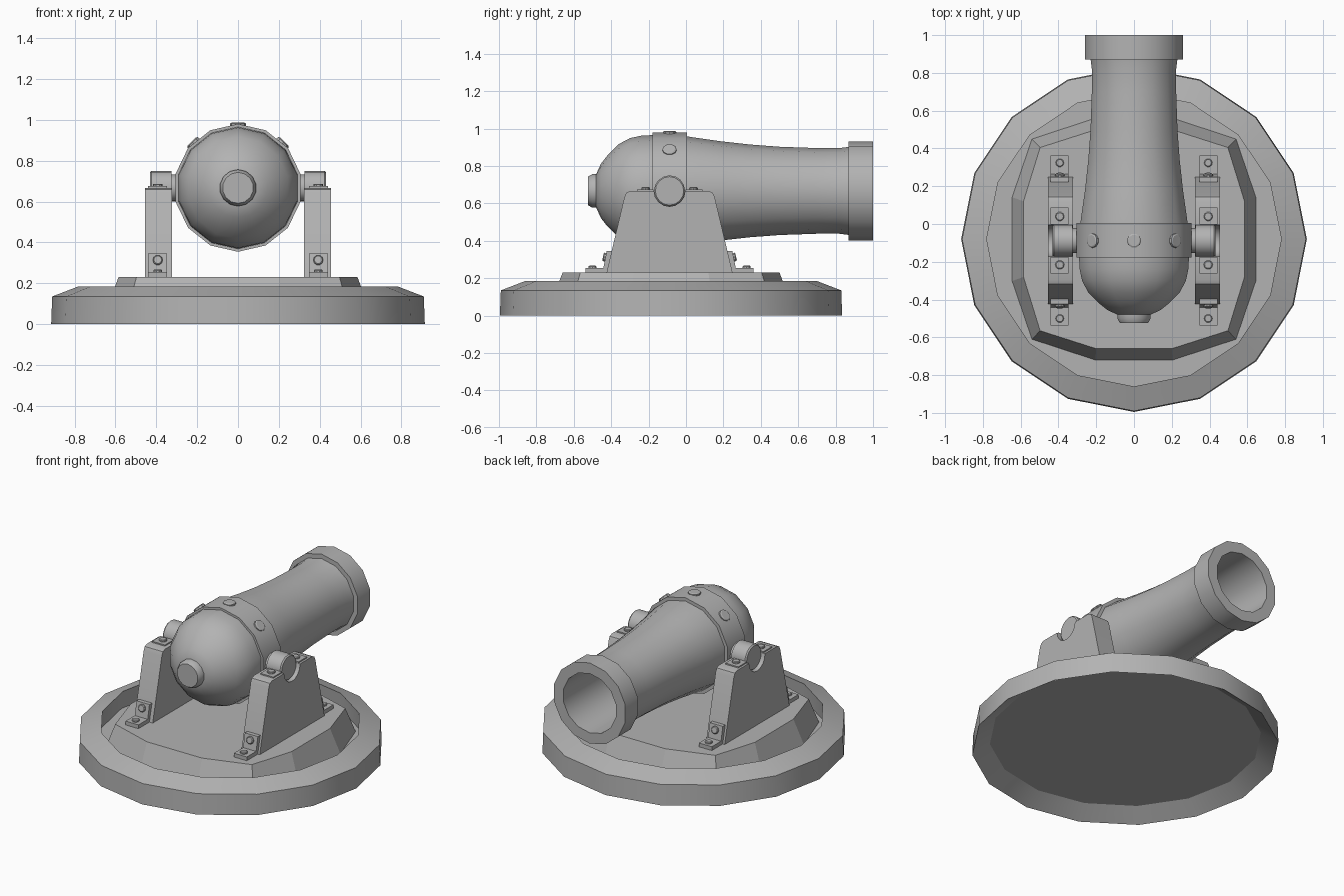
import bpy, bmesh, math
from mathutils import Matrix, Vector

if "Cube" in bpy.data.objects:
    bpy.data.objects.remove(bpy.data.objects["Cube"])

CY = -0.08            # centre line of base and trunnions in y
AXIS = 0.667          # height of the barrel axis
PIVOT = -0.088        # trunnion position in y

iron = bpy.data.materials.new("iron_grey")
iron.diffuse_color = (0.45, 0.45, 0.45, 1)
iron.use_nodes = True
iron.node_tree.nodes["Principled BSDF"].inputs["Base Color"].default_value = iron.diffuse_color


def finish(name, bm, angle=31):
    """Turn a bmesh into a named object, smooth except at sharp edges."""
    bmesh.ops.remove_doubles(bm, verts=bm.verts, dist=1e-5)
    bmesh.ops.recalc_face_normals(bm, faces=bm.faces)
    me = bpy.data.meshes.new(name)
    bm.to_mesh(me)
    bm.free()
    me.materials.append(iron)
    me.shade_smooth()
    me.set_sharp_from_angle(angle=math.radians(angle))
    ob = bpy.data.objects.new(name, me)
    bpy.context.collection.objects.link(ob)
    return ob


def lathe(name, profile, sides, matrix, closed=False):
    """Spin (radius, height) points about local z, then place by matrix."""
    bm = bmesh.new()
    rings = []
    for r, h in profile:
        n = 1 if r == 0 else sides
        rings.append([bm.verts.new(matrix @ Vector((r * math.cos(2 * math.pi * i / sides),
                                                    r * math.sin(2 * math.pi * i / sides), h)))
                      for i in range(n)])
    pairs = list(zip(rings, rings[1:]))
    if closed:
        pairs.append((rings[-1], rings[0]))
    for a, b in pairs:
        for i in range(sides):
            j = (i + 1) % sides
            quad = [a[i % len(a)], a[j % len(a)], b[j % len(b)], b[i % len(b)]]
            bm.faces.new(list(dict.fromkeys(quad)))
    return finish(name, bm)


def prism(name, outline, x0, x1):
    """Extrude a (y, z) outline from x0 to x1."""
    bm = bmesh.new()
    face = bm.faces.new([bm.verts.new((x0, y, z)) for y, z in outline])
    new = bmesh.ops.extrude_face_region(bm, geom=[face])["geom"]
    bmesh.ops.translate(bm, vec=(x1 - x0, 0, 0),
                        verts=[v for v in new if isinstance(v, bmesh.types.BMVert)])
    return finish(name, bm)


def aim(pos, direction):
    return Matrix.Translation(pos) @ Vector(direction).to_track_quat('Z', 'Y').to_matrix().to_4x4()


def bolt(name, pos, direction, r, h):
    lathe(name, [(0, -0.01), (r, -0.01), (r, h * 0.7), (r * 0.8, h), (0, h)], 10, aim(pos, direction))


# base ring with sloped top, hollow underneath
centre = Matrix.Translation((0, CY, 0))
lathe("base_ring", [(0.915, 0), (0.91, 0.135), (0.78, 0.185), (0.79, 0.07), (0.81, 0.07)],
      16, centre, closed=True)
lathe("base_floor", [(0, 0.07), (0.812, 0.07)], 16, centre)


# twelve-sided mounting plate with tapered walls
def twelve(pts, z):
    quarter = [(x, y) for x, y in pts]
    loop = quarter + [(x, -y) for x, y in reversed(quarter)]
    loop += [(-x, -y) for x, y in quarter] + [(-x, y) for x, y in reversed(quarter)]
    return [(x, y + CY, z) for x, y in loop]


bm = bmesh.new()
low = [bm.verts.new(p) for p in twelve([(0.205, 0.64), (0.54, 0.53), (0.645, 0.222)], 0.072)]
top = [bm.verts.new(p) for p in twelve([(0.2, 0.58), (0.497, 0.485), (0.585, 0.2)], 0.23)]
bm.faces.new(top)
for i in range(12):
    j = (i + 1) % 12
    bm.faces.new([low[i], low[j], top[j], top[i]])
finish("mounting_plate", bm, 15)

# barrel: local z along +y, one vertex line on top
along_y = Matrix.Translation((0, 0, AXIS)) @ Matrix.Rotation(-math.pi / 2, 4, 'X') \
    @ Matrix.Rotation(math.pi / 2, 4, 'Z')
lathe("barrel", [(0, -0.48), (0.09, -0.48), (0.145, -0.455), (0.19, -0.42), (0.25, -0.36), (0.282, -0.3),
                 (0.295, -0.24), (0.299, -0.17), (0.292, 0.0), (0.266, 0.18), (0.248, 0.34),
                 (0.236, 0.5), (0.229, 0.7), (0.229, 0.82), (0.236, 0.875)], 14, along_y)
lathe("muzzle_ring", [(0.225, 0.87), (0.265, 0.87), (0.265, 1.0), (0.195, 1.0),
                      (0.19, 0.3), (0, 0.3)], 14, along_y)
lathe("breech_knob", [(0.09, -0.47), (0.09, -0.5), (0.076, -0.525), (0, -0.525)], 14, along_y)
lathe("barrel_band", [(0.285, -0.178), (0.313, -0.178), (0.313, 0.005), (0.285, 0.005)], 14, along_y)

# bolts on the barrel band
for a in (-45, 0, 45):
    d = Vector((math.sin(math.radians(a)), 0, math.cos(math.radians(a))))
    bolt("band_bolt", Vector((0, PIVOT, AXIS)) + d * 0.304, d, 0.038, 0.016)

for s in (-1, 1):
    # trunnion with narrow neck
    lathe("trunnion", [(0.066, 0.25), (0.066, 0.325), (0.083, 0.325), (0.083, 0.424),
                       (0.076, 0.432), (0, 0.432)], 16, aim((0, PIVOT, AXIS), (s, 0, 0)))

    # trapezoid cradle with round notch
    notch = [(PIVOT + 0.083 * math.cos(t), AXIS - 0.083 * math.sin(t))
             for t in (math.pi * i / 8 for i in range(9))]
    outline = [(0.25, 0.225), (0.153, 0.635), (0.142, 0.658), (0.12, 0.667)] + notch + \
              [(-0.296, 0.667), (-0.318, 0.658), (-0.329, 0.635), (-0.426, 0.225)]
    prism("cradle", outline, s * 0.323, s * 0.455)

    # foot brackets, cap plates and their bolts at both ends
    for e in (-1, 1):
        def yy(d):
            return PIVOT + e * d

        foot = [(0.335, 0.228), (0.45, 0.228), (0.45, 0.255), (0.354, 0.255),
                (0.336, 0.345), (0.308, 0.345)]
        prism("foot_bracket", [(yy(d), z) for d, z in foot], s * 0.347, s * 0.441)
        bolt("foot_bolt", (s * 0.393, yy(0.412), 0.255), (0, 0, 1), 0.022, 0.012)
        bolt("wall_bolt", (s * 0.393, yy(0.342), 0.312), (0, e, 0.23), 0.024, 0.014)

        cap = [(0.086, 0.66), (0.175, 0.66), (0.175, 0.675), (0.086, 0.675)]
        prism("cap_plate", [(yy(d), z) for d, z in cap], s * 0.347, s * 0.441)
        bolt("cap_bolt", (s * 0.393, yy(0.128), 0.675), (0, 0, 1), 0.024, 0.012)
